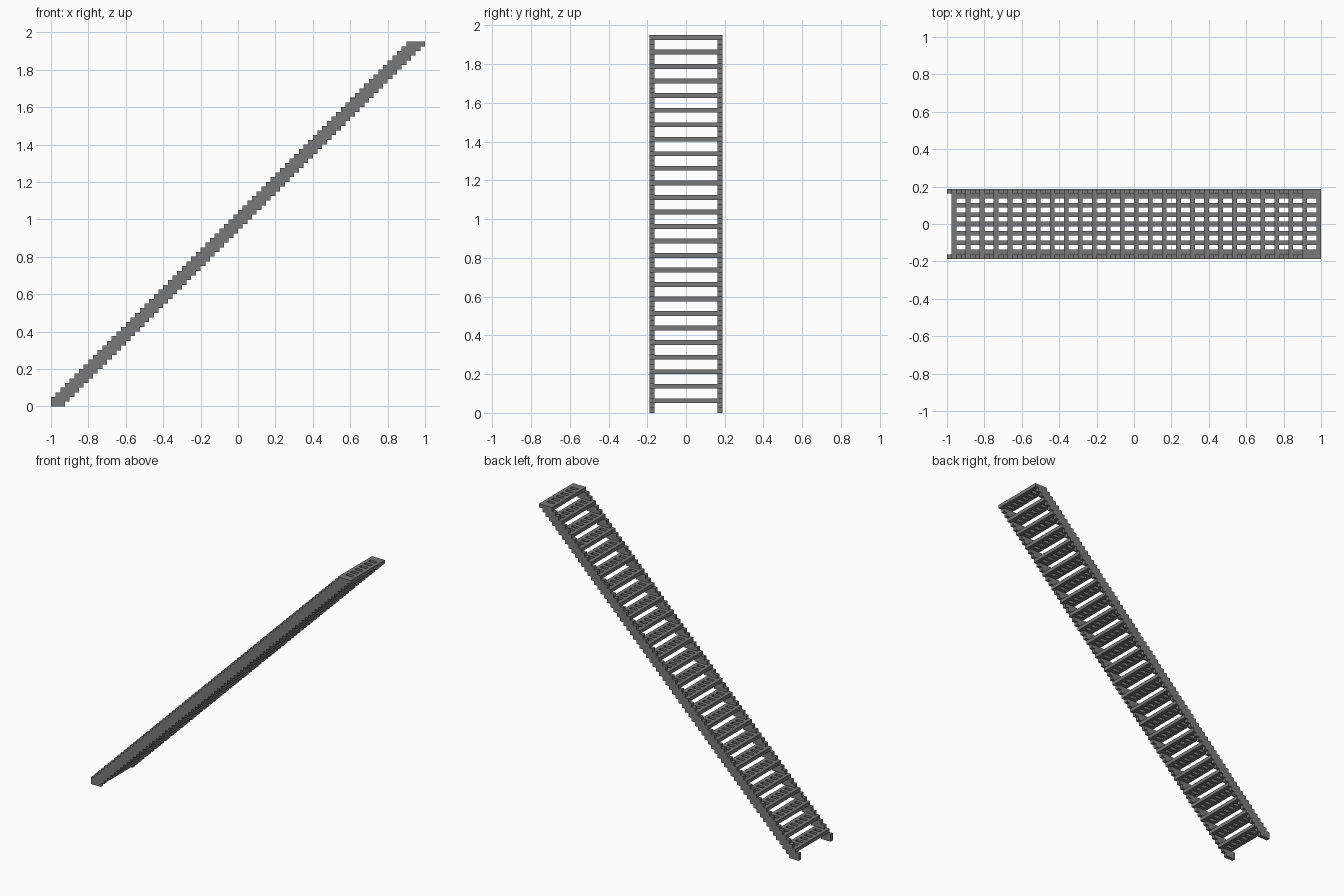
import bpy
import bmesh

cube = bpy.data.objects.get("Cube")
if cube:
    bpy.data.objects.remove(cube, do_unlink=True)

U = 0.025            # size of one block
LENGTH, HEIGHT, WIDTH = 80, 78, 15   # overall size in blocks
STEPS = 26

steel = bpy.data.materials.new("dark_grey_metal")
steel.use_nodes = True
GREY = (0.19, 0.19, 0.19, 1.0)
steel.diffuse_color = GREY
steel.node_tree.nodes["Principled BSDF"].inputs["Base Color"].default_value = GREY


def sheet(name, polygons):
    """Flat sheet from polygons in block units, thickened to one block."""
    bm = bmesh.new()
    for poly in polygons:
        bm.faces.new([bm.verts.new((x * U - 1.0, y * U, z * U)) for x, y, z in poly])
    bmesh.ops.remove_doubles(bm, verts=bm.verts, dist=U * 0.01)
    mesh = bpy.data.meshes.new(name)
    bm.to_mesh(mesh)
    bm.free()
    mesh.materials.append(steel)
    obj = bpy.data.objects.new(name, mesh)
    bpy.context.collection.objects.link(obj)
    solid = obj.modifiers.new("thickness", 'SOLIDIFY')
    solid.thickness = U
    solid.offset = 0.0
    return obj


# Stringers: diagonal bands with a one-block staircase on both edges
profile = [(0, 0)]
for i in range(HEIGHT - 1):
    if i:
        profile.append((i, i + 1))
    profile.append((i, i + 2))
profile.append((LENGTH, HEIGHT))
for k in range(HEIGHT - 1, 0, -1):
    profile += [(k + 3, k), (k + 2, k)]
profile.append((3, 0))
for side, y in (("left", (WIDTH - 1) / 2), ("right", -(WIDTH - 1) / 2)):
    sheet(side + "_stringer", [[(x, y, z) for x, z in profile]])

# Treads: grating with six slots, repeated up the flight
z = 2.5
cells = []
for row in range(WIDTH - 2):
    y = row - (WIDTH - 2) / 2
    for x0, x1 in ((1, 2), (2, 4), (4, 5)):
        is_slot = x0 == 2 and row % 2 == 1
        if not is_slot:
            cells.append([(x0, y, z), (x1, y, z), (x1, y + 1, z), (x0, y + 1, z)])
treads = sheet("grated_treads", cells)
flight = treads.modifiers.new("flight", 'ARRAY')
flight.count = STEPS
flight.use_relative_offset = False
flight.use_constant_offset = True
flight.constant_offset_displace = (3 * U, 0, 3 * U)
